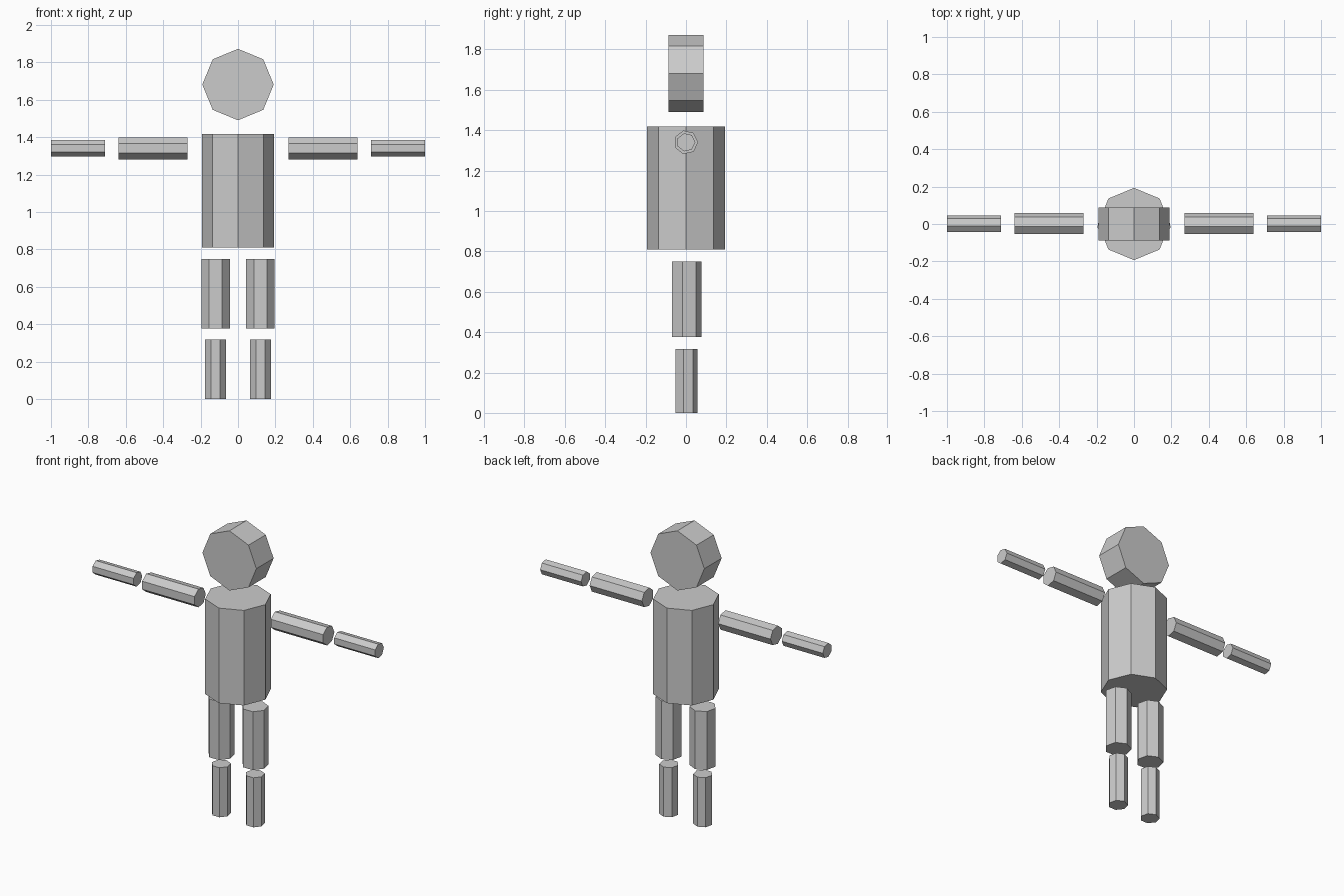
import bpy, bmesh
from math import sin, cos, tau

if "Cube" in bpy.data.objects:
    bpy.data.objects.remove(bpy.data.objects["Cube"])


def prism(name, axis, sides, radius, start, end, centre=(0, 0)):
    """Straight prism along an axis; centre gives the other two coordinates in x, y, z order."""
    bm = bmesh.new()
    rings = []
    for along in (start, end):
        ring = []
        for i in range(sides):
            a = tau * i / sides
            # the first corner of each ring points along y (or along x for the y axis)
            u, v = radius * cos(a), radius * sin(a)
            p, q = centre
            co = {'x': (along, p + u, q + v),
                  'y': (p + u, along, q + v),
                  'z': (p + v, q + u, along)}[axis]
            ring.append(bm.verts.new(co))
        rings.append(ring)
    bm.faces.new(rings[0])
    bm.faces.new(rings[1])
    for i in range(sides):
        j = (i + 1) % sides
        bm.faces.new((rings[0][i], rings[0][j], rings[1][j], rings[1][i]))
    bmesh.ops.recalc_face_normals(bm, faces=bm.faces)
    mesh = bpy.data.meshes.new(name)
    bm.to_mesh(mesh)
    bm.free()
    obj = bpy.data.objects.new(name, mesh)
    bpy.context.collection.objects.link(obj)
    return obj


# Head and torso: octagonal prisms
prism("head", 'y', 8, 0.191, -0.087, 0.087, (0, 1.681))
prism("torso", 'z', 8, 0.193, 0.81, 1.418)

# Limbs: seven-sided prisms, one set per side
for side, s in (("left", 1), ("right", -1)):
    prism(f"{side}_upper_arm", 'x', 7, 0.06, s * 0.27, s * 0.64, (0, 1.34))
    prism(f"{side}_forearm", 'x', 7, 0.046, s * 0.71, s * 1.0, (0, 1.34))
    prism(f"{side}_thigh", 'z', 7, 0.078, 0.376, 0.749, (s * 0.12, 0))
    prism(f"{side}_shin", 'z', 7, 0.057, 0, 0.317, (s * 0.12, 0))
